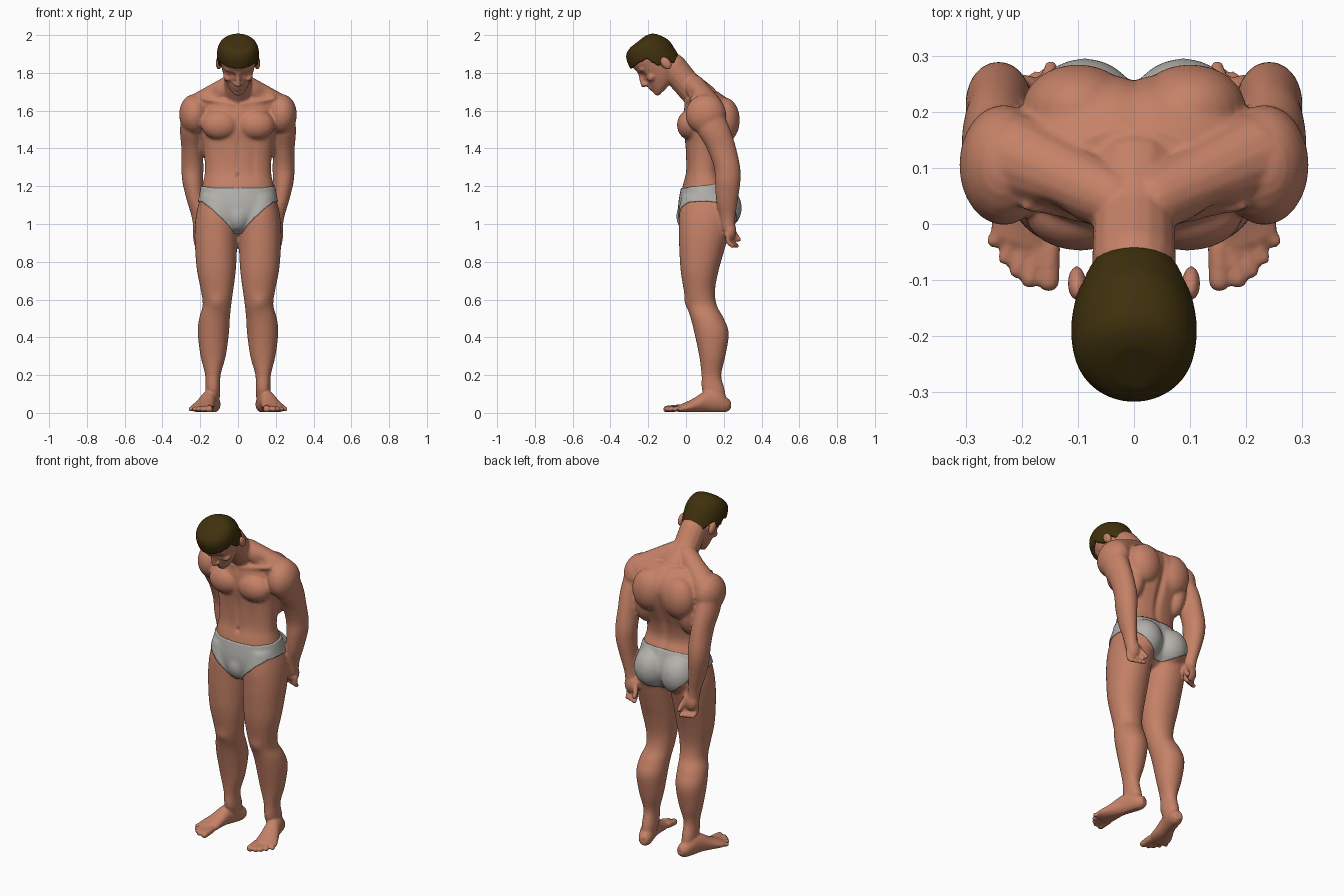
import bpy, bmesh, math
from mathutils import Matrix, Vector

def material(name, rgb):
    m = bpy.data.materials.new(name)
    m.diffuse_color = (*rgb, 1)
    return m

SKIN = material("skin", (0.56, 0.22, 0.135))
HAIR = material("dark brown hair", (0.05, 0.030, 0.004))
CLOTH = material("grey cloth", (0.45, 0.44, 0.41))
I = Matrix.Identity(4)
HEAD = Matrix.Translation((0, -0.14, 1.85)) @ Matrix.Rotation(math.radians(38), 4, 'X')
V, F = [], []          # points and faces of the shape being assembled

def skin_rings(rings):
    n = len(rings[0])
    o = len(V)
    for r in rings:
        V.extend(r)
    for i in range(len(rings) - 1):
        a = o + i * n
        for k in range(n):
            j = (k + 1) % n
            F.append((a + k, a + j, a + n + j, a + n + k))
    F.append(tuple(range(o, o + n))[::-1])
    F.append(tuple(range(len(V) - n, len(V))))

def loft(rows, M=I, n=32, sub=5, e=1.0):
    """Closed skin through elliptical rings (cx, cy, z, rx, ry), smoothly interpolated."""
    pts = []
    for i in range(len(rows) - 1):
        p = [Vector(rows[min(max(i + k, 0), len(rows) - 1)]) for k in (-1, 0, 1, 2)]
        for s in range(sub):
            t = s / sub
            pts.append(0.5 * (2 * p[1] + (p[2] - p[0]) * t + (2 * p[0] - 5 * p[1] + 4 * p[2] - p[3]) * t * t
                              + (3 * p[1] - p[0] - 3 * p[2] + p[3]) * t ** 3))
    pts.append(Vector(rows[-1]))
    cs = [(math.cos(2 * math.pi * k / n), math.sin(2 * math.pi * k / n)) for k in range(n)]
    cs = [(math.copysign(abs(c) ** e, c), math.copysign(abs(s) ** e, s)) for c, s in cs]
    skin_rings([[M @ Vector((q[0] + q[3] * c, q[1] + q[4] * s, q[2])) for c, s in cs] for q in pts])

def limits(rows):
    """(z, x0, x1, y0, y1) to loft rows."""
    return [((a + b) / 2, (c + d) / 2, z, (b - a) / 2, (d - c) / 2) for z, a, b, c, d in rows]

def blob(c, r, M=I):
    rows = []
    for k in range(13):
        a = math.pi * (0.01 + 0.98 * k / 12)
        rows.append((0, 0, -math.cos(a), math.sin(a), math.sin(a)))
    loft(rows, M @ Matrix.Translation(c) @ Matrix.Diagonal((*r, 1)), 24, 1)

def chain(pts, M=I):
    """Tapered round limb through (x, y, z, radius) points."""
    for a, b in zip(pts, pts[1:]):
        p, d = Vector(a[:3]), Vector(b[:3]) - Vector(a[:3])
        rows = []
        for z, r, lo in ((0, a[3], -88), (d.length, b[3], 0)):
            for k in range(5):
                t = math.radians(lo + 22 * k)
                rows.append((0, 0, z + r * math.sin(t), r * math.cos(t), r * math.cos(t)))
        loft(rows, M @ Matrix.Translation(p) @ d.to_track_quat('Z', 'Y').to_matrix().to_4x4(), 16, 1)

def bake(ob):
    ob.data = bpy.data.meshes.new_from_object(ob.evaluated_get(bpy.context.evaluated_depsgraph_get()))
    ob.modifiers.clear()

def add_smooth(ob, times, group=""):
    m = ob.modifiers.new("smooth", 'SMOOTH')
    m.factor, m.iterations, m.vertex_group = 0.5, times, group

def merge(name, me, voxel, mat, times, solid=0):
    """One continuous smooth surface from all overlapping parts."""
    ob = bpy.data.objects.new(name, me)
    bpy.context.collection.objects.link(ob)
    if solid:
        m = ob.modifiers.new("thickness", 'SOLIDIFY')
        m.thickness, m.offset = solid, -1
    m = ob.modifiers.new("merge", 'REMESH')
    m.mode, m.voxel_size = 'VOXEL', voxel
    add_smooth(ob, times)
    bake(ob)
    ob.data.materials.clear()
    ob.data.materials.append(mat)
    return ob

def mesh_now(name):
    me = bpy.data.meshes.new(name)
    me.from_pydata([tuple(v) for v in V], [], F)
    return me

# Dents (and bulges, negative): centre, spread, depth
DENTS = [((0, 0.25, 1.42), (0.02, 0.1, 0.2), 0.016), ((0, 0, 1.255), (0.009, 0.04, 0.013), 0.012),
         ((0, 0, 1.37), (0.012, 0.05, 0.09), 0.006)]
for s in (1, -1):
    DENTS += [(tuple(HEAD @ Vector((s * 0.036, -0.11, 0.004))), (0.02, 0.025, 0.015), 0.010),
              ((s * 0.13, 0.03, 1.69), (0.04, 0.025, 0.03), 0.014),
              ((s * 0.115, 0.0, 0.585), (0.035, 0.03, 0.035), -0.007),
              ((s * 0.08, 0.0, 1.33), (0.02, 0.04, 0.08), 0.004)]

def sculpt(ob):
    """Extra smoothing away from face, hands and feet, then the dents."""
    soft = []
    for v in ob.data.vertices:
        x, y, z = v.co
        if 0.13 < z < 1.67 and not (z < 1.0 and y > 0.19 and abs(x) > 0.12):
            soft.append(v.index)
    ob.vertex_groups.new(name="soft").add(soft, 1.0, 'REPLACE')
    add_smooth(ob, 10, "soft")
    bake(ob)
    ob.vertex_groups.clear()
    moves = []
    for v in ob.data.vertices:
        x, y, z = v.co
        for c, r, depth in DENTS:
            if abs(z - c[2]) < 2.4 * r[2] and abs(x - c[0]) < 2.4 * r[0]:
                d = ((x - c[0]) / r[0]) ** 2 + ((y - c[1]) / r[1]) ** 2 + ((z - c[2]) / r[2]) ** 2
                if d < 6:
                    moves.append((v, v.normal * -depth * math.exp(-d)))
        if z < 0.004:
            v.co.z = 0.004
    for v, step in moves:
        v.co += step
    ob.data.update()
    ob.data.shade_smooth()

SIDES = [Matrix.Diagonal((s, 1, 1, 1)) for s in (1, -1)]

# Trunk and legs
torso = [(0.95, 0.03, 0.04, 0.14), (0.98, 0.09, 0.0, 0.19), (1.03, 0.18, -0.03, 0.23), (1.1, 0.205, -0.035, 0.25),
         (1.2, 0.19, -0.018, 0.22), (1.27, 0.176, -0.001, 0.19), (1.35, 0.178, 0.0, 0.2), (1.43, 0.19, -0.005, 0.23),
         (1.5, 0.205, -0.015, 0.255), (1.58, 0.215, -0.015, 0.265), (1.65, 0.19, 0.0, 0.235), (1.7, 0.12, 0.02, 0.17)]
leg = [(0.03, 0.1, 0.165, 0.13, 0.22), (0.12, 0.094, 0.172, 0.085, 0.205), (0.2, 0.092, 0.174, 0.082, 0.187),
       (0.3, 0.065, 0.198, 0.07, 0.208), (0.42, 0.048, 0.213, 0.045, 0.226), (0.5, 0.043, 0.206, 0.025, 0.2),
       (0.57, 0.036, 0.187, 0.004, 0.163), (0.65, 0.025, 0.197, -0.012, 0.154), (0.75, 0.012, 0.217, -0.028, 0.172),
       (0.85, 0.006, 0.226, -0.035, 0.2), (0.95, 0.002, 0.23, -0.038, 0.228), (1.05, 0.002, 0.222, -0.036, 0.25),
       (1.15, 0.03, 0.197, -0.015, 0.23)]

def hips(torso_rows, leg_rows):
    loft(limits([(z, -w, w, a, b) for z, w, a, b in torso_rows]), e=0.88)
    blob((0, 0.01, 1.04), (0.06, 0.055, 0.075))
    for S in SIDES:
        blob((0.088, 0.192, 1.085), (0.095, 0.097, 0.11), S)      # buttock
        loft(limits(leg_rows), S, e=0.95)

# Briefs: a shell lifted off the hips
def in_briefs(p):
    x = abs(p.x)
    front = 0.95 + 0.17 * min(1, max(0, x - 0.02) / 0.17) ** 0.8
    back = 0.985 + 0.13 * (x / 0.2) ** 2
    w = min(1, max(0, (p.y - 0.02) / 0.14))
    return front * (1 - w) + back * w < p.z < 1.19 + 0.13 * max(0, p.y)

hips(torso[:7], leg[8:])
briefs = merge("briefs", mesh_now("hips"), 0.008, CLOTH, 3)
sculpt(briefs)
bm = bmesh.new()
bm.from_mesh(briefs.data)
bmesh.ops.delete(bm, geom=[f for f in bm.faces if not in_briefs(f.calc_center_median())], context='FACES')
bm.normal_update()
for v in bm.verts:
    v.co += v.normal * 0.007
for _ in range(10):                                               # even out the hems
    new = []
    for v in bm.verts:
        near = [e.other_vert(v).co for e in v.link_edges if e.is_boundary]
        if len(near) == 2:
            new.append((v, v.co * 0.5 + (near[0] + near[1]) * 0.25))
    for v, co in new:
        v.co = co
bm.to_mesh(briefs.data)
briefs.data.shade_smooth()
hem = briefs.modifiers.new("hem", 'SOLIDIFY')
hem.thickness, hem.offset = 0.012, -1

# Whole body
V.clear()
F.clear()
hips(torso, leg)
chain([(0, 0.09, 1.66, 0.085), (0, 0, 1.745, 0.073), (0, -0.07, 1.83, 0.075)])
arm = [(1.63, 0.18, 0.295, 0.03, 0.18), (1.5, 0.185, 0.307, 0.055, 0.235), (1.4, 0.186, 0.3, 0.11, 0.266),
       (1.3, 0.183, 0.3, 0.148, 0.287), (1.22, 0.185, 0.294, 0.153, 0.288), (1.12, 0.182, 0.27, 0.16, 0.274),
       (1.04, 0.178, 0.246, 0.178, 0.262), (0.97, 0.17, 0.236, 0.19, 0.26)]
toes = [(0.152, -0.102, 0.019), (0.186, -0.1, 0.015), (0.209, -0.083, 0.014), (0.23, -0.06, 0.013), (0.25, -0.03, 0.013)]
for S in SIDES:
    blob((0.095, 0.02, 1.525), (0.1, 0.068, 0.08), S)             # chest
    blob((0.145, 0.155, 1.47), (0.065, 0.085, 0.14), S)           # side of back
    blob((0.1, 0.205, 1.55), (0.1, 0.08, 0.12), S)                # shoulder blade
    chain([(0.04, 0.045, 1.735, 0.055), (0.21, 0.12, 1.615, 0.078)], S)
    chain([(0.02, 0.0, 1.632, 0.013), (0.19, 0.035, 1.665, 0.014)], S)
    # Foot and toes
    foot = S @ Matrix(((0.957, 0, 0.29, 0.125), (0.29, 0, -0.957, 0.215), (0, 1, 0, 0), (0, 0, 0, 1)))
    loft([(0, 0.042, -0.02, 0.022, 0.025), (0, 0.045, 0.01, 0.037, 0.043), (0, 0.06, 0.06, 0.042, 0.06),
          (0, 0.058, 0.12, 0.044, 0.055), (0, 0.04, 0.18, 0.054, 0.038), (0, 0.028, 0.23, 0.063, 0.026),
          (0, 0.023, 0.265, 0.056, 0.018)], foot)
    for i, (x, y, r) in enumerate(toes):
        chain([(0.15 + 0.019 * i, -0.04 + 0.011 * i, 0.026, r), (x, y, 0.02, r)], S)
    # Arm, hand, fingers, thumb
    blob((0.232, 0.105, 1.58), (0.08, 0.108, 0.107), S)
    loft(limits(arm), S)
    blob((0.198, 0.232, 0.965), (0.042, 0.034, 0.055), S)
    for i in range(4):
        x, y = 0.226 - 0.021 * i, 0.22 + 0.008 * i
        chain([(x, y, 0.945, 0.014), (x - 0.003, y + 0.004, 0.903, 0.0125), (x - 0.008, y + 0.026, 0.884, 0.011)], S)
    chain([(0.172, 0.235, 0.985, 0.017), (0.152, 0.262, 0.94, 0.014), (0.148, 0.28, 0.918, 0.012)], S)

# Head
skull = [(0, -0.088, -0.128, 0.026, 0.024), (0, -0.045, -0.105, 0.052, 0.076), (0, -0.022, -0.07, 0.071, 0.095),
         (0, -0.012, -0.03, 0.083, 0.103), (0, -0.01, 0.02, 0.092, 0.108), (0, -0.013, 0.07, 0.096, 0.112),
         (0, -0.018, 0.11, 0.088, 0.094), (0, -0.02, 0.138, 0.066, 0.07), (0, -0.02, 0.15, 0.03, 0.035)]
loft(skull, HEAD)
chain([(0, -0.112, 0.025, 0.011), (0, -0.136, -0.036, 0.015)], HEAD)
for side in SIDES:
    S = HEAD @ side
    chain([(0.012, -0.112, 0.03, 0.012), (0.06, -0.09, 0.034, 0.012)], S)   # brow
    blob((0.036, -0.093, 0.004), (0.018, 0.016, 0.013), S)                  # eyelid
    blob((0.013, -0.124, -0.043), (0.012, 0.014, 0.01), S)                  # nostril
    blob((0.052, -0.075, -0.03), (0.026, 0.03, 0.022), S)                   # cheek
    blob((0.102, 0.028, -0.02), (0.016, 0.026, 0.038), S)                   # ear
for u, w in ((-0.068, 0.027), (-0.084, 0.023)):
    blob((0, -0.113, u), (w, 0.014, 0.0075), HEAD)                          # lips
blob((0, -0.1, -0.112), (0.03, 0.022, 0.02), HEAD)
sculpt(merge("body", mesh_now("body"), 0.0068, SKIN, 2))

# Hair: cap around the skull, cut at the hairline, with a swept fringe
LINE = [(-0.3, -0.092), (-0.07, -0.09), (-0.042, 0.0), (0.015, -0.02), (0.045, 0.06), (0.3, 0.085)]

def hairline(f):
    for (a, u), (b, w) in zip(LINE, LINE[1:]):
        if f <= b:
            return u + (w - u) * (f - a) / (b - a)

V.clear()
F.clear()
loft([(x, y, z + (0.012 if z > 0.1 else 0), a + 0.016, b + 0.014) for x, y, z, a, b in skull], n=72, sub=8)
F[:] = [f for f in F if all(V[i].z > hairline(-V[i].y) for i in f)]
for i in range(8):
    x = -0.075 + 0.02 * i
    d = 15 * x * x * 0.6
    chain([(x * 0.8, -0.07 + d, 0.125, 0.018), (x, -0.112 + d, 0.108, 0.018), (x + 0.008, -0.122 + d, 0.08, 0.011)])
hair = merge("hair", mesh_now("hair"), 0.006, HAIR, 4, 0.022)
hair.data.transform(HEAD)
hair.data.shade_smooth()
